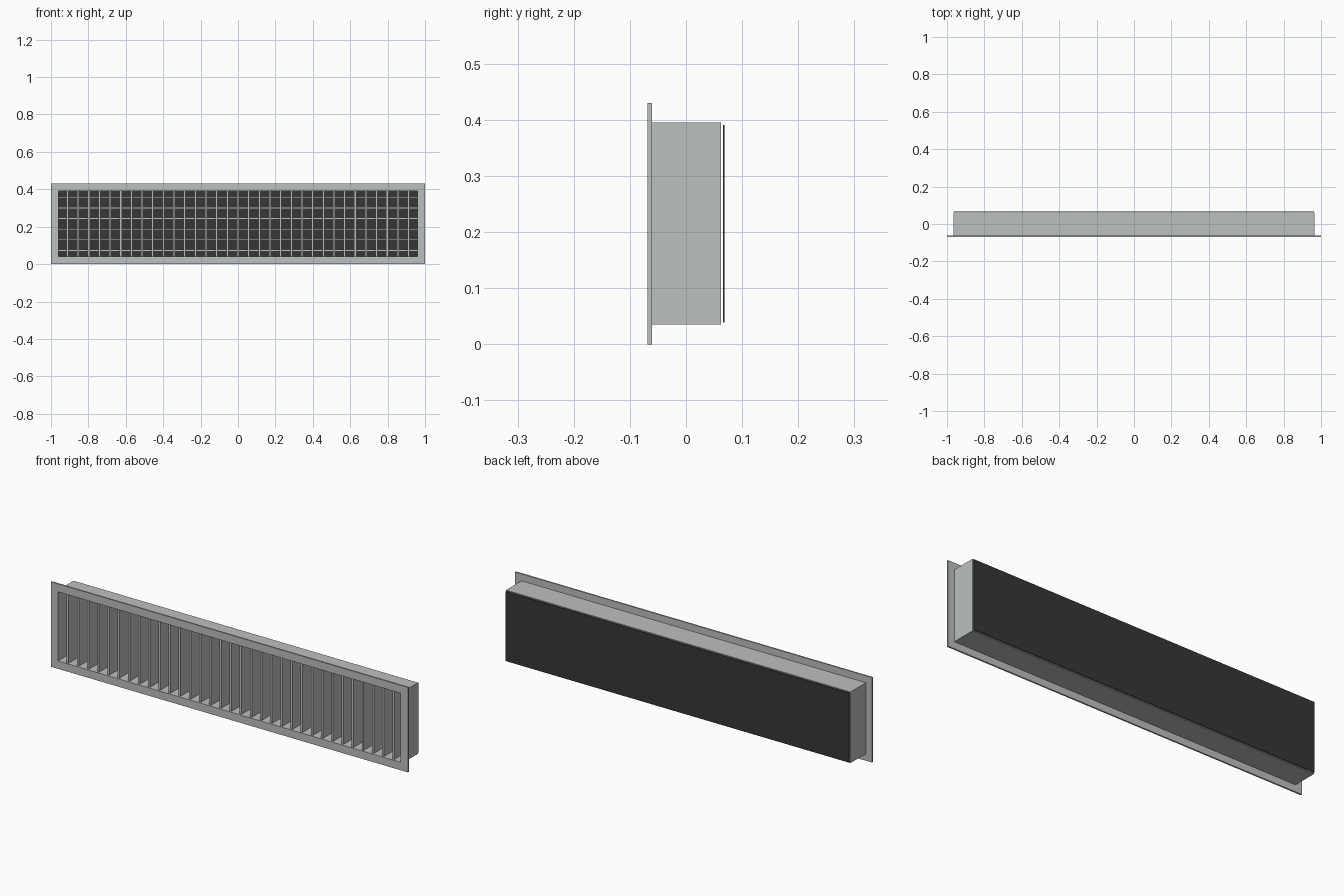
import bpy
import bmesh

cube = bpy.data.objects.get("Cube")
if cube:
    bpy.data.objects.remove(cube, do_unlink=True)

MID_Z = 0.215          # centre height of the whole grille
OPEN_X, OPEN_Z = 0.96, 0.175   # half size of the duct opening
PITCH = 0.057


def material(name, colour):
    mat = bpy.data.materials.new(name)
    mat.use_nodes = True
    mat.diffuse_color = (*colour, 1)
    mat.node_tree.nodes["Principled BSDF"].inputs["Base Color"].default_value = (*colour, 1)
    return mat


metal = material("pale grey metal", (0.50, 0.53, 0.52))
dark = material("dark backing", (0.037, 0.037, 0.037))


def finish(bm, name, mat):
    bmesh.ops.recalc_face_normals(bm, faces=bm.faces)
    mesh = bpy.data.meshes.new(name)
    bm.to_mesh(mesh)
    bm.free()
    mesh.materials.append(mat)
    obj = bpy.data.objects.new(name, mesh)
    bpy.context.collection.objects.link(obj)
    return obj


def box(name, centre, size, mat):
    bm = bmesh.new()
    bmesh.ops.create_cube(bm, size=1)
    bmesh.ops.scale(bm, vec=size, verts=bm.verts)
    bmesh.ops.translate(bm, vec=centre, verts=bm.verts)
    return finish(bm, name, mat)


def ring(name, outer, inner, y0, y1, mat):
    """Rectangular frame with an open middle, extruded along y."""
    bm = bmesh.new()
    corners = [(-1, -1), (1, -1), (1, 1), (-1, 1)]
    loops = [[bm.verts.new((sx * hx, y, MID_Z + sz * hz)) for sx, sz in corners]
             for (hx, hz), y in ((outer, y0), (outer, y1), (inner, y1), (inner, y0))]
    for a, b in zip(loops, loops[1:] + loops[:1]):
        for i in range(4):
            j = (i + 1) % 4
            bm.faces.new((a[i], a[j], b[j], b[i]))
    return finish(bm, name, mat)


# Front flange and the duct collar behind it
ring("front_flange", (1.0, MID_Z), (OPEN_X, OPEN_Z), -0.069, -0.061, metal)
ring("duct_collar", (0.965, 0.18), (OPEN_X, OPEN_Z), -0.061, 0.062, metal)

# Upright blades in the front half of the duct
for i in range(-16, 17):
    box("upright_blade", (i * PITCH, -0.021, MID_Z), (0.011, 0.078, 2 * OPEN_Z), metal)

# Level blades behind the upright ones
for i in range(6):
    z = MID_Z + (i - 2.5) * PITCH
    box("level_blade", (0, 0.04, z), (2 * OPEN_X, 0.036, 0.009), metal)

# Backing sheet just behind the collar
box("backing_sheet", (0, 0.0675, MID_Z), (1.925, 0.003, 0.352), dark)
